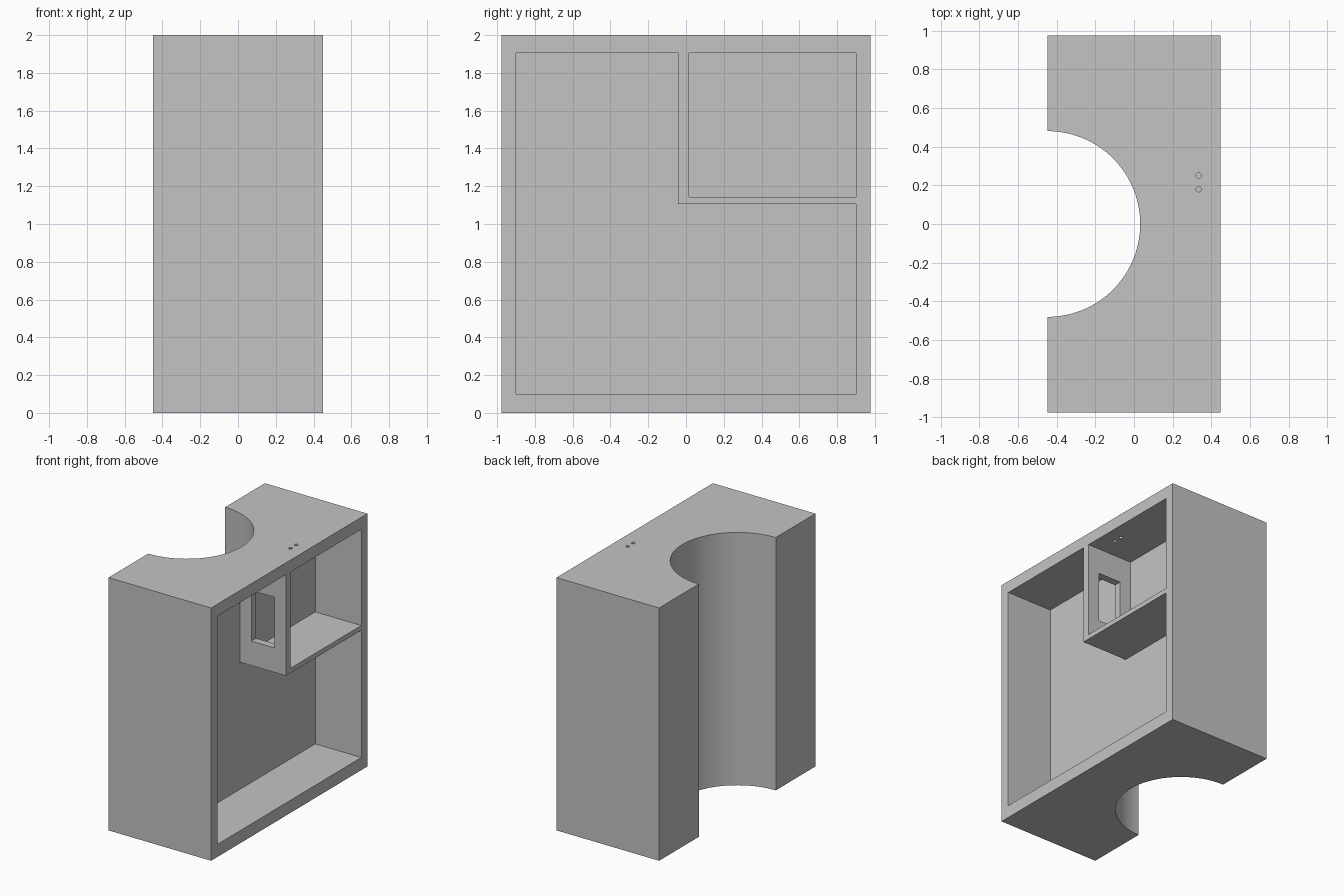
import bpy
import bmesh
from math import radians
from mathutils import Vector

cube = bpy.data.objects.get("Cube")
if cube:
    bpy.data.objects.remove(cube, do_unlink=True)

HX, HY, H = 0.449, 0.977, 2.0     # half width, half depth, height
BACK = 0.046                      # inner wall of the compartments
OUT = HX + 0.1                    # cutters reach past the open side

grey = bpy.data.materials.new("plain grey")
grey.use_nodes = True
colour = (0.55, 0.55, 0.55, 1)
grey.diffuse_color = colour
grey.node_tree.nodes["Principled BSDF"].inputs["Base Color"].default_value = colour


def prism(name, profile, sweep):
    """Extrude a closed outline along a vector."""
    bm = bmesh.new()
    face = bm.faces.new([bm.verts.new(p) for p in profile])
    swept = bmesh.ops.extrude_face_region(bm, geom=[face])["geom"]
    bmesh.ops.translate(bm, vec=Vector(sweep),
                        verts=[v for v in swept if isinstance(v, bmesh.types.BMVert)])
    bmesh.ops.recalc_face_normals(bm, faces=bm.faces)
    mesh = bpy.data.meshes.new(name)
    bm.to_mesh(mesh)
    bm.free()
    obj = bpy.data.objects.new(name, mesh)
    bpy.context.collection.objects.link(obj)
    mesh.materials.append(grey)
    return obj


def box(name, x0, x1, y0, y1, z0, z1):
    outline = [(x0, y0, z0), (x0, y1, z0), (x0, y1, z1), (x0, y0, z1)]
    return prism(name, outline, (x1 - x0, 0, 0))


def rod(name, radius, x, y, z0, z1, sides):
    bpy.ops.mesh.primitive_cylinder_add(vertices=sides, radius=radius, depth=z1 - z0,
                                        location=(x, y, (z0 + z1) / 2))
    obj = bpy.context.object
    obj.name = name
    obj.data.materials.append(grey)
    return obj


# Solid housing
body = box("housing", -HX, HX, -HY, HY, 0, H)

# Compartment limits, with a thin partition between the two spaces
low, high, side = 0.10, 1.905, 0.90
wall_y0, wall_y1 = -0.042, 0.016
shelf_z0, shelf_z1 = 1.106, 1.144

l_outline = [(-side, low), (side, low), (side, shelf_z0),
             (wall_y0, shelf_z0), (wall_y0, high), (-side, high)]

cutters = [
    # Round channel down the closed side
    rod("channel_cutter", 0.481, -HX, 0, -0.2, H + 0.2, 128),
    # L-shaped main compartment
    prism("main_compartment_cutter", [(BACK, y, z) for y, z in l_outline],
          (OUT - BACK, 0, 0)),
    # Upper compartment
    box("upper_compartment_cutter", BACK, OUT, wall_y1, side, shelf_z1, high),
    # Window through the partition
    box("window_cutter", 0.146, 0.348, wall_y0 - 0.1, wall_y1 + 0.1, 1.30, 1.70),
]
# Pair of small cable holes in the top
for y in (0.18, 0.25):
    cutters.append(rod("cable_hole_cutter", 0.014, 0.335, y, high - 0.1, H + 0.1, 24))

bpy.context.view_layer.objects.active = body
for cutter in cutters:
    cutter.hide_render = True
    mod = body.modifiers.new(cutter.name, "BOOLEAN")
    mod.operation = "DIFFERENCE"
    mod.solver = "EXACT"
    mod.object = cutter
    bpy.ops.object.modifier_apply(modifier=mod.name)
    bpy.data.objects.remove(cutter, do_unlink=True)

# Smooth round walls, sharp corners
bpy.ops.object.select_all(action="DESELECT")
body.select_set(True)
bpy.context.view_layer.objects.active = body
bpy.ops.object.shade_smooth_by_angle(angle=radians(30))
